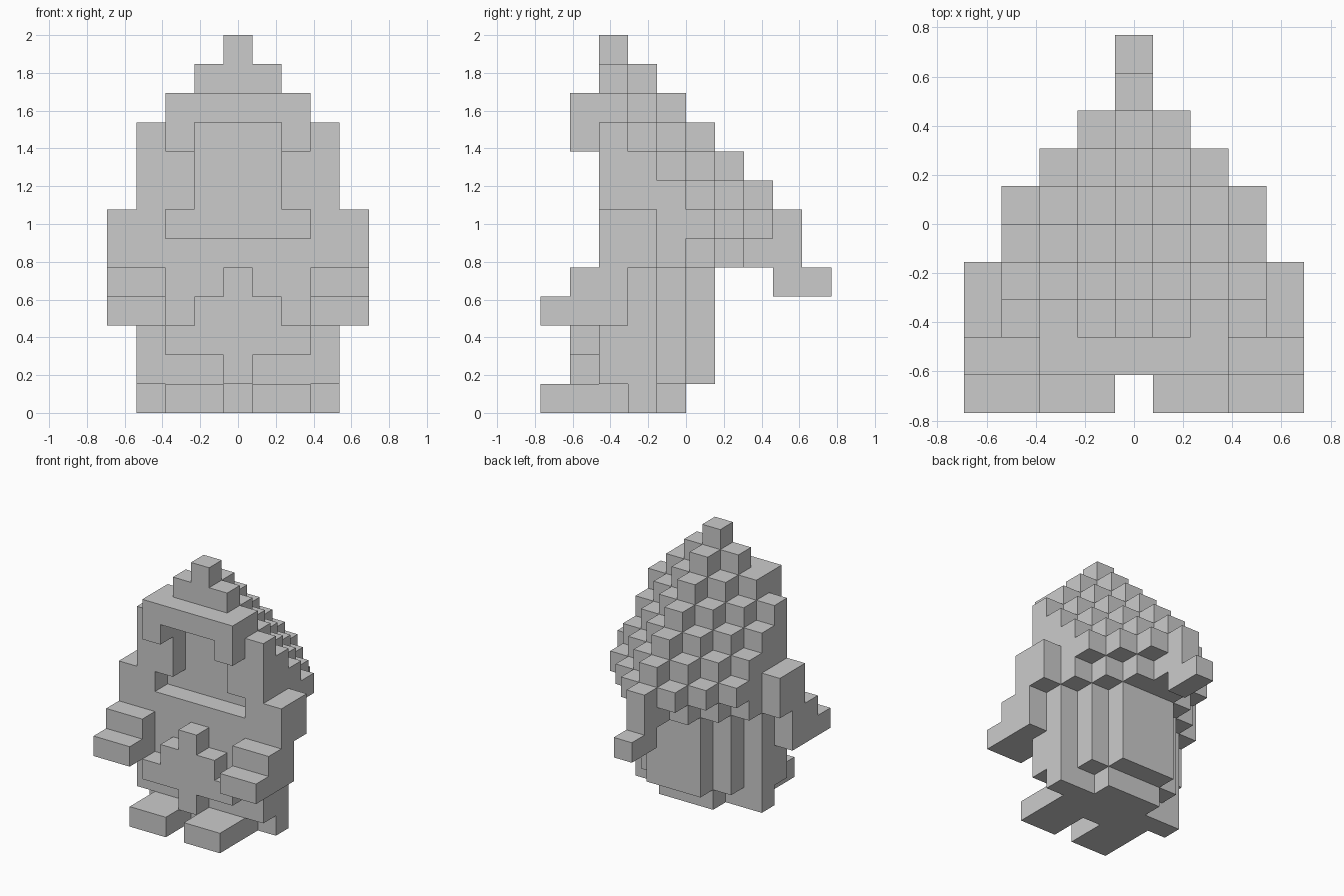
import bpy, bmesh
from mathutils import Vector

if "Cube" in bpy.data.objects:
    bpy.data.objects.remove(bpy.data.objects["Cube"])

U = 2 / 13  # edge length of one block
parts, filled = {}, set()


def cells(k0, k1, y0, y1, z0, z1):
    """Blocks mirrored in x: distance k0..k1 from the middle, y and z as edge ranges."""
    return {(s * k, y, z) for k in range(k0, k1 + 1) for s in (-1, 1)
            for y in range(y0, y1) for z in range(z0, z1)}


def part(name, blocks, remove=frozenset()):
    blocks = blocks - remove - filled
    parts[name] = blocks
    filled.update(blocks)


# recessed face opening
face = cells(0, 1, -3, -2, 7, 10) | cells(0, 2, -3, -2, 6, 7)

# stepped spiny back: each block row steps in towards the tip
shell = set()
for z in range(5, 13):
    for k in range(0, 4):
        top = 10 - k - max(z, 6)
        if z == 5 and k > 0:
            top -= 1
        shell |= cells(k, k, -3, top, z, z + 1)
part("spiny_back", shell, face)

# lower body, narrowing towards the back
part("body", cells(0, 1, -3, 1, 1, 5) | cells(2, 2, -3, 0, 1, 5)
     | cells(3, 3, -3, -1, 1, 5))

part("tail", cells(0, 0, 3, 5, 4, 5))
part("brow", cells(0, 2, -4, -3, 10, 11) | cells(2, 2, -4, -3, 9, 10))
part("belly", cells(0, 0, -4, -3, 1, 5) | cells(1, 1, -4, -3, 2, 4)
     | cells(2, 2, -4, -3, 2, 3))
part("arms", cells(4, 4, -3, -1, 5, 7) | cells(4, 4, -3, -2, 3, 5)
     | cells(3, 4, -4, -3, 3, 5) | cells(3, 4, -5, -4, 3, 4))
part("feet", cells(0, 0, -3, 0, 0, 1) | cells(1, 1, -5, 0, 0, 1)
     | cells(2, 2, -5, -1, 0, 1) | cells(3, 3, -2, -1, 0, 1))


def build(name, blocks):
    """Make only the outside faces of the blocks and merge flat areas."""
    bm = bmesh.new()
    for c in blocks:
        mid = Vector((c[0], c[1] + 0.5, c[2] + 0.5))
        for axis in range(3):
            for s in (-1, 1):
                near = list(c)
                near[axis] += s
                if tuple(near) in filled:
                    continue
                n, a, b = Vector(), Vector(), Vector()
                n[axis] = s / 2
                a[(axis + 1) % 3] = 0.5
                b[(axis + 2) % 3] = s / 2
                bm.faces.new([bm.verts.new((mid + n + p) * U)
                              for p in (-a - b, a - b, a + b, b - a)])
    bmesh.ops.remove_doubles(bm, verts=bm.verts[:], dist=U * 0.01)
    bmesh.ops.dissolve_limit(bm, angle_limit=0.02, verts=bm.verts[:], edges=bm.edges[:])
    mesh = bpy.data.meshes.new(name)
    bm.to_mesh(mesh)
    bm.free()
    bpy.context.collection.objects.link(bpy.data.objects.new(name, mesh))


for part_name, part_blocks in parts.items():
    build(part_name, part_blocks)
